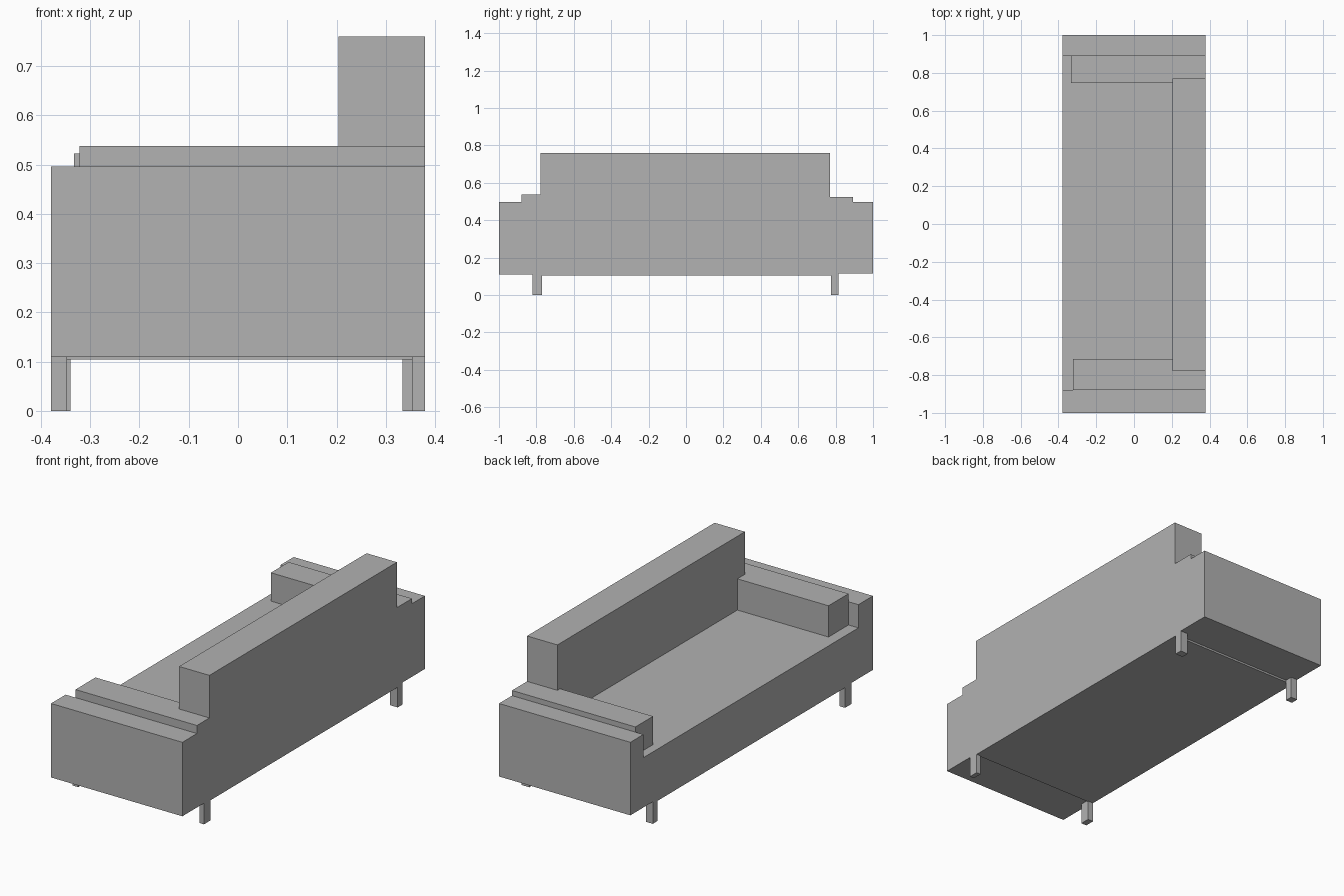
import bpy
import bmesh
from mathutils import Vector

old = bpy.data.objects.get("Cube")
if old:
    bpy.data.objects.remove(old, do_unlink=True)

# One plain upholstery colour
GREY = (0.445, 0.445, 0.445, 1.0)
fabric = bpy.data.materials.new("plain_grey")
fabric.use_nodes = True
fabric.diffuse_color = GREY
fabric.node_tree.nodes["Principled BSDF"].inputs["Base Color"].default_value = GREY


def box(name, x, y, z):
    """Box spanning the given (low, high) ranges on each axis."""
    spans = [sorted(s) for s in (x, y, z)]
    bm = bmesh.new()
    bmesh.ops.create_cube(bm, size=1)
    bmesh.ops.scale(bm, vec=Vector([b - a for a, b in spans]), verts=bm.verts)
    bmesh.ops.translate(bm, vec=Vector([(a + b) / 2 for a, b in spans]), verts=bm.verts)
    mesh = bpy.data.meshes.new(name)
    bm.to_mesh(mesh)
    bm.free()
    mesh.materials.append(fabric)
    obj = bpy.data.objects.new(name, mesh)
    bpy.context.collection.objects.link(obj)
    return obj


FRONT, BACK = -0.379, 0.379   # the open side of the sofa is -x
SEAT = 0.375
BASE_END = 0.775
depth = (FRONT, BACK)

# Seat base and backrest
box("seat_base", depth, (-BASE_END, BASE_END), (0.105, SEAT))
box("backrest", (0.204, BACK), (-0.777, 0.769), (SEAT, 0.76))


def sofa_end(tag, side, floor, arm_in, pad_in, pad_front, pad_top, leg_y, leg_front, leg_back):
    """Arm, arm cushion, base extension and two legs at one end."""
    box("base_end_" + tag, depth, (side * BASE_END, side * arm_in), (floor, SEAT))
    box("arm_" + tag, depth, (side * arm_in, side), (floor, 0.496))
    box("arm_cushion_" + tag, (pad_front, BACK), (side * pad_in, side * arm_in), (SEAT, pad_top))
    legs_y = [side * v for v in leg_y]
    box("front_leg_" + tag, (FRONT, leg_front), legs_y, (0, floor))
    box("back_leg_" + tag, (leg_back, BACK), legs_y, (0, floor))


# The two ends differ slightly in size
sofa_end("near", -1, 0.11, 0.88, 0.715, -0.322, 0.538, (0.77, 0.822), -0.347, 0.353)
sofa_end("far", 1, 0.115, 0.893, 0.747, -0.333, 0.523, (0.775, 0.815), -0.34, 0.334)
